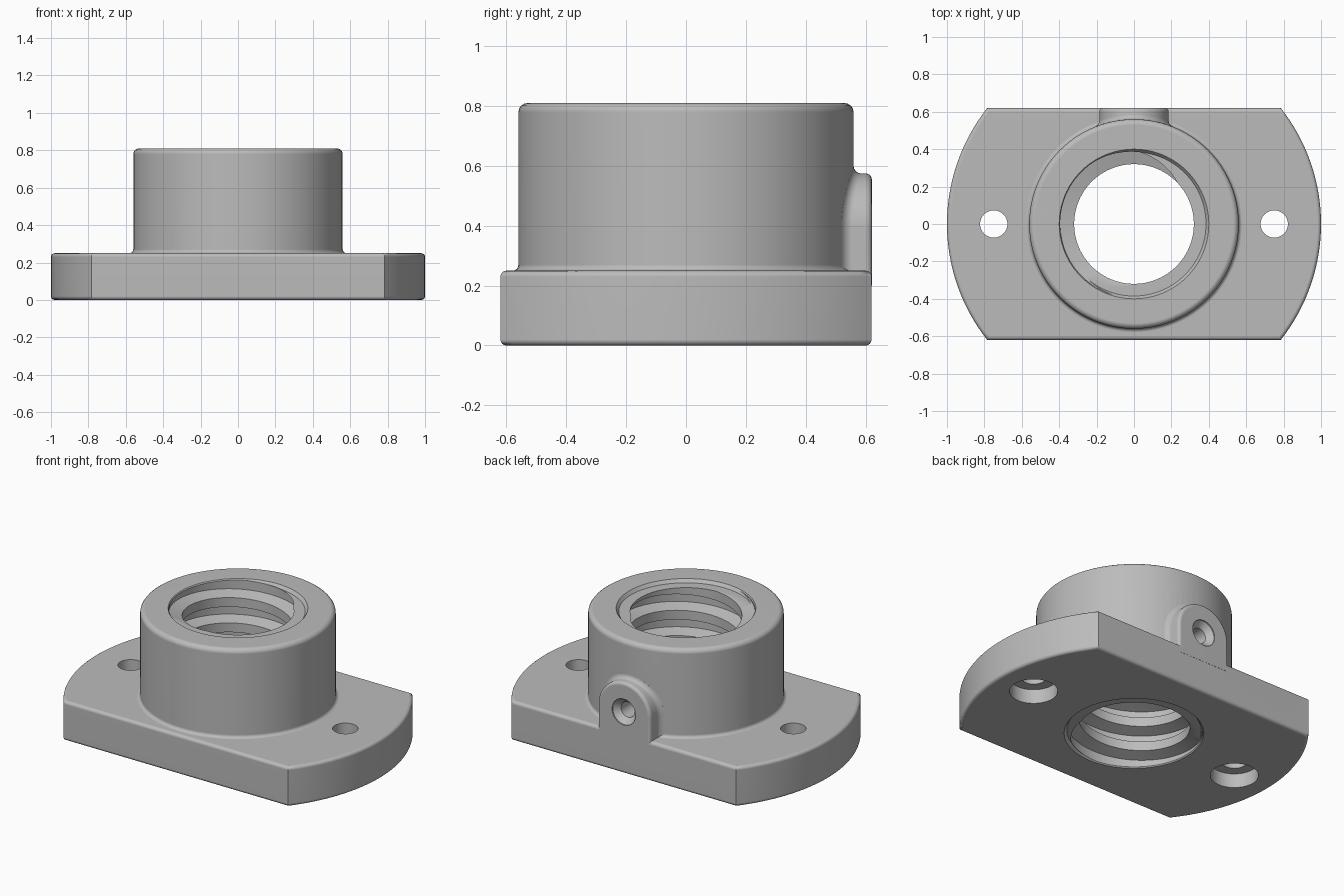
import bpy, bmesh, math
from mathutils import Matrix, Vector

cube = bpy.data.objects.get("Cube")
if cube:
    bpy.data.objects.remove(cube, do_unlink=True)

HEIGHT, FLANGE_H, BODY_R, HALF_DEPTH = 0.81, 0.25, 0.56, 0.62
MINOR_R, MAJOR_R, PITCH = 0.32, 0.395, 0.16
BOSS_R, BOSS_Z = 0.185, 0.39

grey = bpy.data.materials.new("cast_grey")
grey.use_nodes = True
grey.diffuse_color = (0.5, 0.5, 0.5, 1)
grey.node_tree.nodes["Principled BSDF"].inputs["Base Color"].default_value = (0.5, 0.5, 0.5, 1)


def loft(name, loops, closed=True, matrix=None):
    """Skin a stack of equal loops and fill both ends."""
    bm = bmesh.new()
    rows = [[bm.verts.new(p) for p in loop] for loop in loops]
    n = len(rows[0])
    for low, high in zip(rows, rows[1:]):
        for i in range(n if closed else n - 1):
            j = (i + 1) % n
            bm.faces.new((low[i], low[j], high[j], high[i]))
    bmesh.ops.remove_doubles(bm, verts=bm.verts, dist=1e-5)
    rim = [e for e in bm.edges if e.is_boundary]
    bmesh.ops.holes_fill(bm, edges=rim, sides=0)
    bmesh.ops.recalc_face_normals(bm, faces=bm.faces)
    if matrix:
        bm.transform(matrix)
    mesh = bpy.data.meshes.new(name)
    bm.to_mesh(mesh)
    bm.free()
    mesh.materials.append(grey)
    obj = bpy.data.objects.new(name, mesh)
    bpy.context.collection.objects.link(obj)
    return obj


def lathe(name, profile, steps=96, matrix=None):
    ring = [math.tau * i / steps for i in range(steps)]
    return loft(name, [[(r * math.cos(a), r * math.sin(a), z) for a in ring]
                       for r, z in profile], matrix=matrix)


def rounding(size, steps=4):
    """Pairs of (inset, rise) along a quarter round."""
    angles = [math.pi / 2 * i / steps for i in range(steps + 1)]
    return [(size * (1 - math.cos(a)), size * math.sin(a)) for a in angles]


def combine(target, other, operation):
    mod = target.modifiers.new(operation.lower(), 'BOOLEAN')
    mod.operation, mod.solver, mod.object = operation, 'EXACT', other
    bpy.context.view_layer.objects.active = target
    bpy.ops.object.modifier_apply(modifier=mod.name)
    bpy.data.objects.remove(other, do_unlink=True)


# Flange: a disc with two flats and rounded rims
def flange_outline(inset, z):
    r = 1 - inset
    a = math.asin((HALF_DEPTH - inset) / r)
    arc = [-a + 2 * a * i / 32 for i in range(33)]
    return [(r * math.cos(t + side), r * math.sin(t + side), z)
            for side in (0, math.pi) for t in arc]


edge = rounding(0.02)
lower = [flange_outline(d, 0.02 - h) for d, h in reversed(edge)]
upper = [flange_outline(d, FLANGE_H - 0.02 + h) for d, h in edge]
nut = loft("flanged_nut", lower + upper)

# Cylindrical body with a fillet at the foot and a rounded top
foot = [(BODY_R + 0.02 - h, FLANGE_H + d) for d, h in rounding(0.02)]
crown = [(BODY_R - d, HEIGHT - 0.03 + h) for d, h in rounding(0.03)]
combine(nut, lathe("body", [(BODY_R + 0.02, 0.1)] + foot + crown), 'UNION')


# Arched boss on the back, flaring where it meets the body
def boss_outline(y, offset, follow):
    r = BOSS_R + offset
    arch = [math.pi * i / 32 for i in range(33)]
    flat = [(r, 0.2)] + [(r * math.cos(a), BOSS_Z + r * math.sin(a)) for a in arch] + [(-r, 0.2)]
    return [(x, y + (math.sqrt(BODY_R ** 2 - x * x) if follow else 0), z) for x, z in flat]


boss_loops = [boss_outline(-0.03, 0.025, True)]
boss_loops += [boss_outline(h, 0.025 - d, True)
               for h, d in [(d, h) for d, h in rounding(0.025)]]
boss_loops += [boss_outline(HALF_DEPTH - 0.019 + h, -d, False) for d, h in rounding(0.02)]
combine(nut, loft("oil_boss", boss_loops), 'UNION')

# Screw holes, counterbored from below
for side in (-1, 1):
    hole = lathe("screw_hole", [(0.138, -0.05), (0.138, 0.09), (0.073, 0.09), (0.073, 0.3)],
                 48, Matrix.Translation((0.75 * side, 0, 0)))
    combine(nut, hole, 'DIFFERENCE')

# Oil hole through the boss, with a countersunk mouth
to_back = Matrix.Translation((0, 0, BOSS_Z)) @ Matrix.Rotation(-math.pi / 2, 4, 'X')
combine(nut, lathe("oil_hole", [(0.048, 0.3), (0.048, 0.58), (0.082, 0.614), (0.082, 0.7)],
                   48, to_back), 'DIFFERENCE')


# Helical trapezoid thread
def thread_radius(turn):
    t = abs(turn % 1 - 0.5) * 2
    slope = min(max((t - 0.366) / 0.268, 0), 1)
    return MAJOR_R + (MINOR_R - MAJOR_R) * slope


STEPS = 96
turns = [k + b for k in range(-3, 8) for b in (0.183, 0.317, 0.683, 0.817)]
thread_rows = []
for turn in turns:
    row = []
    for i in range(STEPS + 1):
        f = i / STEPS
        z = min(max(PITCH * (turn + f), -0.03), HEIGHT + 0.03)
        r = thread_radius(z / PITCH - f)
        row.append((r * math.cos(math.tau * f), r * math.sin(math.tau * f), z))
    thread_rows.append(row)
combine(nut, loft("thread", thread_rows, closed=False), 'DIFFERENCE')

# Shallow recesses at both mouths of the bore
for z, out in ((0, -1), (HEIGHT, 1)):
    recess = [(0.385, z - 0.02 * out), (0.4, z), (0.4, z + 0.05 * out)]
    combine(nut, lathe("mouth_recess", recess), 'DIFFERENCE')

# Smooth shading with crisp edges
bpy.ops.object.select_all(action='DESELECT')
nut.select_set(True)
bpy.context.view_layer.objects.active = nut
bpy.ops.object.shade_smooth_by_angle(angle=math.radians(30))
weighted = nut.modifiers.new("even_shading", 'WEIGHTED_NORMAL')
weighted.keep_sharp = True
